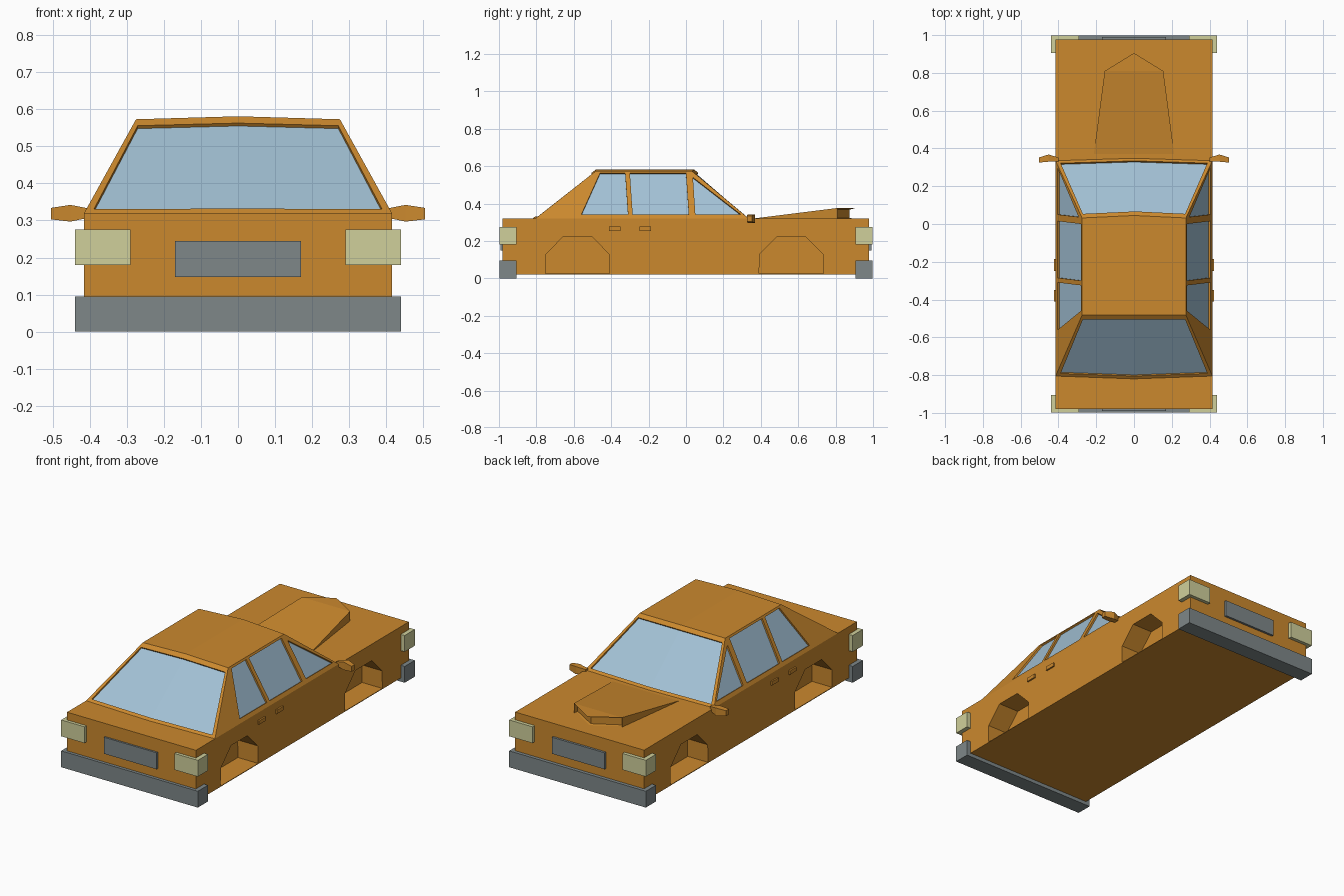
import bpy, bmesh
from mathutils import Vector

if "Cube" in bpy.data.objects:
    bpy.data.objects.remove(bpy.data.objects["Cube"])


def material(name, rgb):
    m = bpy.data.materials.new(name)
    m.diffuse_color = (*rgb, 1)
    m.use_nodes = True
    m.node_tree.nodes["Principled BSDF"].inputs["Base Color"].default_value = m.diffuse_color
    return m


PAINT = material("orange_paint", (0.60, 0.25, 0.027))
GREY = material("bumper_grey", (0.21, 0.245, 0.25))
LAMP = material("lamp_cream", (0.63, 0.63, 0.33))
GLASS = material("window_blue", (0.36, 0.53, 0.66))


def to_object(name, bm, mat):
    bmesh.ops.recalc_face_normals(bm, faces=bm.faces)
    me = bpy.data.meshes.new(name)
    bm.to_mesh(me)
    bm.free()
    me.materials.append(mat)
    ob = bpy.data.objects.new(name, me)
    bpy.context.collection.objects.link(ob)
    return ob


def mesh(name, verts, faces, mat):
    bm = bmesh.new()
    vs = [bm.verts.new(v) for v in verts]
    for f in faces:
        bm.faces.new([vs[i] for i in f])
    return to_object(name, bm, mat)


def box(name, x, y, z, mat):
    v = [(a, b, c) for a in x for b in y for c in z]
    return mesh(name, v, [(0, 1, 3, 2), (4, 6, 7, 5), (0, 4, 5, 1),
                          (2, 3, 7, 6), (0, 2, 6, 4), (1, 5, 7, 3)], mat)


def slab(name, pts, start, offset, mat, faces=None):
    """Flat outline moved by start, then thickened by offset."""
    n = len(pts)
    faces = faces or [tuple(range(n))]
    v = [Vector(p) + start for p in pts]
    v += [p + offset for p in v]
    fs = list(faces) + [tuple(i + n for i in f) for f in faces]
    fs += [(i, (i + 1) % n, (i + 1) % n + n, i + n) for i in range(n)]
    return mesh(name, v, fs, mat)


def cut(ob, cutters):
    for c in cutters:
        c.hide_render = True
        m = ob.modifiers.new("cut", 'BOOLEAN')
        m.operation = 'DIFFERENCE'
        m.solver = 'EXACT'
        m.object = c
    bpy.context.view_layer.update()
    dg = bpy.context.evaluated_depsgraph_get()
    me = bpy.data.meshes.new_from_object(ob.evaluated_get(dg))
    ob.modifiers.clear()
    ob.data = me
    me.materials.clear()
    me.materials.append(PAINT)
    me.polygons.foreach_set("material_index", [0] * len(me.polygons))
    for c in cutters:
        bpy.data.objects.remove(c)


# lower body with closed-floor wheel arches
body = box("body", (-.415, .415), (-.98, .978), (.021, .32), PAINT)
arches = []
for yc in (-.58, .563):
    prof = [(-.172, .025), (-.17, .128), (-.075, .224), (.075, .224), (.17, .128), (.172, .025)]
    for s in (-1, 1):
        pts = [(s * .285, yc + y, z) for y, z in prof]
        arches.append(slab("arch_cutter", pts, Vector(), Vector((s * .2, 0, 0)), PAINT))
cut(body, arches)

# bumpers, lamps and plates at both ends
for s, end in ((-1, "front"), (1, "back")):
    ys = sorted((s * .905, s * .998))
    box(end + "_bumper", (-.44, .44), ys, (0, .095), GREY)
    for k in (-1, 1):
        box(end + "_lamp", sorted((k * .29, k * .44)), ys, (.18, .275), LAMP)
    box(end + "_plate", (-.17, .17), sorted((s * .97, s * .991)), (.148, .244), GREY)


# cabin: tapered hull with slightly crowned ends
def lerp(a, b, t):
    return a + (b - a) * t


def end_point(end, f, v):
    """Point on an end face: f = -1..1 across, v = 0..1 up."""
    yb, yt, bow = (-.805, -.483, -.015) if end < 0 else (.335, .032, .013)
    a = abs(f)
    y = lerp(yb, yt, v) + bow * (1 - a) * (1 if end > 0 else 1 - v)
    return Vector((f * lerp(.415, .275, v), y, lerp(.32, .573 + .008 * (1 - a), v)))


ring = [(-1, -1), (-1, 0), (-1, 1), (1, 1), (1, 0), (1, -1)]
verts = [end_point(e, f, v) for v in (0, 1) for e, f in ring]
faces = [(0, 1, 4, 5), (1, 2, 3, 4), (6, 7, 10, 11), (7, 8, 9, 10)]
faces += [(i, (i + 1) % 6, (i + 1) % 6 + 6, i + 6) for i in range(6)]
cabin = mesh("cabin", verts, faces, PAINT)

# windows: recess cut into the cabin with a thin pane at the bottom
cutters = []


def window(name, pts, n, faces=None):
    n = n.normalized()
    cutters.append(slab(name + "_cutter", pts, n * -.013, n * .05, PAINT, faces))
    slab(name, pts, n * -.015, n * .005, GLASS, faces)


for e, name in ((-1, "front_glass"), (1, "back_glass")):
    pts = [end_point(e, f, v) for f, v in ((-.95, .045), (0, .045), (.95, .045),
                                           (.95, .93), (0, .93), (-.95, .93))]
    n = (pts[1] - pts[0]).cross(pts[5] - pts[0])
    n.x = 0
    if n.z < 0:
        n = -n
    window(name, pts, n, [(0, 1, 4, 5), (1, 2, 3, 4)])

SIDE = {
    "side_glass_a": [(-.56, .34), (-.46, .562), (-.325, .562), (-.31, .34)],
    "side_glass_b": [(-.285, .34), (-.30, .562), (0, .562), (.015, .34)],
    "side_glass_c": [(.05, .34), (.037, .54), (.295, .34)],
}
for s in (-1, 1):
    for name, prof in SIDE.items():
        pts = [(s * lerp(.415, .275, (z - .32) / .253), y, z) for y, z in prof]
        window(name, pts, Vector((s * .253, 0, .14)))
cut(cabin, cutters)

# hood scoop with recessed mouth
plan = [(-.213, .37, .321), (-.155, .81, .376), (0, .905, .376), (.155, .81, .376), (.213, .37, .321)]
bm = bmesh.new()
top = [bm.verts.new(p) for p in plan]
low = [bm.verts.new((x, y, .315)) for x, y, z in plan]
bm.faces.new((top[0], top[1], top[3], top[4]))
bm.faces.new((top[1], top[2], top[3]))
for i in range(5):
    j = (i + 1) % 5
    bm.faces.new((top[i], top[j], low[j], low[i]))
bm.faces.new(low)
bmesh.ops.recalc_face_normals(bm, faces=bm.faces)
mouth = [f for f in bm.faces if f.normal.y > .7 and abs(f.normal.z) < .1]
bmesh.ops.inset_region(bm, faces=mouth, thickness=.009, depth=0)
for v in {v for f in mouth for v in f.verts}:
    v.co.y -= .03
to_object("hood_scoop", bm, PAINT)

# mirrors and door handles
for s in (-1, 1):
    secs = [(.40, .332, .352, .308, .332), (.452, .33, .368, .297, .342), (.504, .325, .352, .303, .334)]
    v = []
    for x, y0, y1, z0, z1 in secs:
        v += [(s * x, y0, z0), (s * x, y1, z0), (s * x, y1, z1), (s * x, y0, z1)]
    f = [(0, 1, 2, 3), (8, 9, 10, 11)]
    f += [(k + i, k + (i + 1) % 4, k + 4 + (i + 1) % 4, k + 4 + i) for k in (0, 4) for i in range(4)]
    mesh("mirror", v, f, PAINT)
    for y in (-.38, -.217):
        box("door_handle", sorted((s * .41, s * .424)), (y - .031, y + .031), (.254, .276), PAINT)
